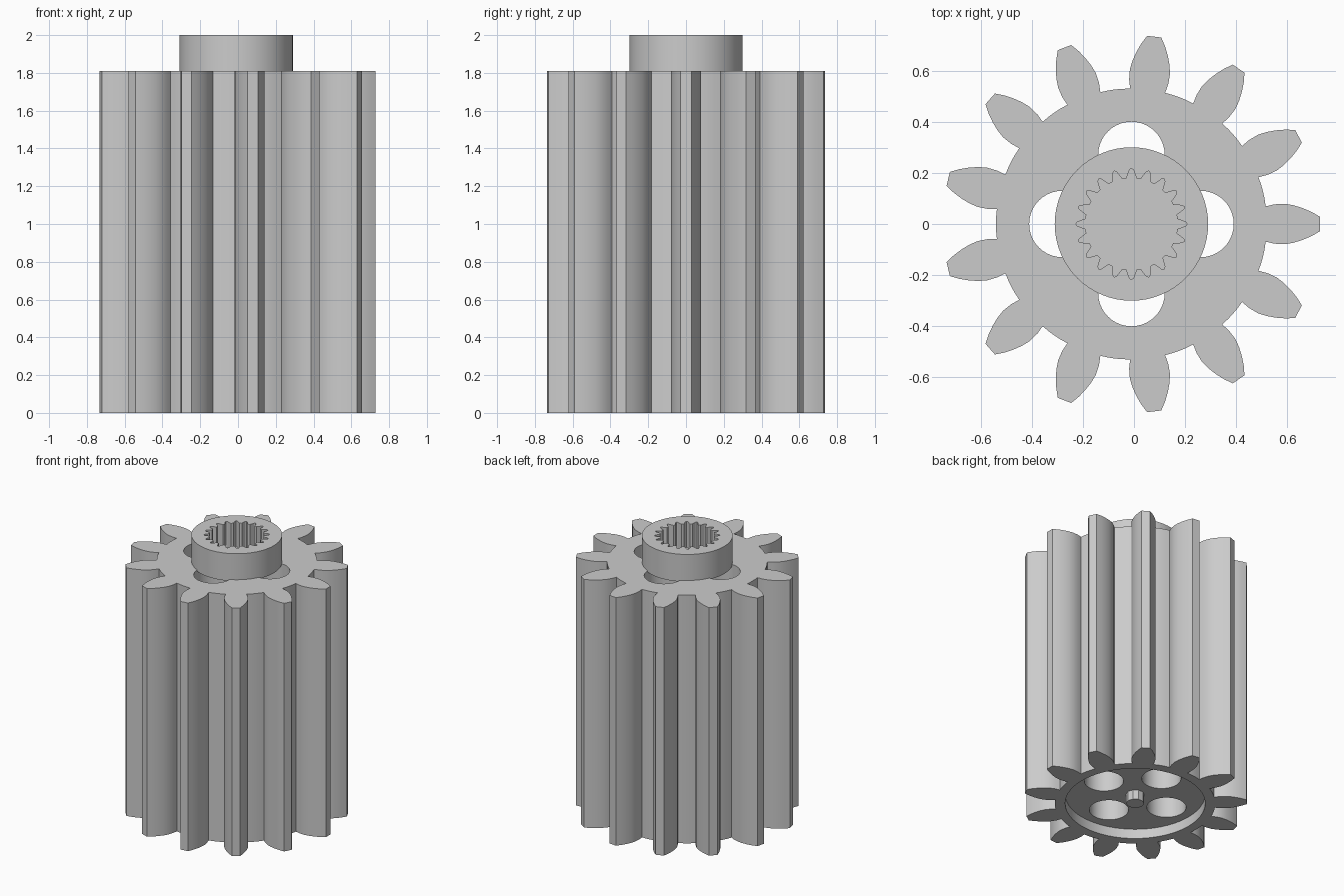
import bpy
from math import sin, cos, pi, radians, hypot, atan2

if "Cube" in bpy.data.objects:
    bpy.data.objects.remove(bpy.data.objects["Cube"], do_unlink=True)

# Single plain plastic colour
grey = bpy.data.materials.new("light_grey")
grey.use_nodes = True
colour = (0.6, 0.6, 0.6, 1)
grey.diffuse_color = colour
grey.node_tree.nodes["Principled BSDF"].inputs["Base Color"].default_value = colour

AXIS_X = -0.01
TEETH, SPLINES = 13, 20
WEB_Z, BODY_Z, TOP_Z = 0.07, 1.81, 2.0


def polar(r, a):
    return (r * cos(a), r * sin(a))


def circle(r, sides=64, x=0, y=0):
    return [(x + r * cos(2 * pi * i / sides), y + r * sin(2 * pi * i / sides))
            for i in range(sides)]


def gear_outline():
    # Half tooth as (distance along tooth, half width), from root to tip
    flank = [(0.525, 0.069), (0.56, 0.077), (0.60, 0.079), (0.635, 0.073),
             (0.67, 0.062), (0.705, 0.047), (0.738, 0.028)]
    tooth = [(x, -y) for x, y in flank] + [(x, y) for x, y in reversed(flank)]
    step = 2 * pi / TEETH
    pts = []
    for i in range(TEETH):
        pts += [polar(hypot(x, y), atan2(y, x) + i * step) for x, y in tooth]
        pts += [polar(0.53, (i + f) * step) for f in (0.4, 0.5, 0.6)]
    return pts


def spline_outline():
    step = 2 * pi / SPLINES
    shape = [(-0.35, 0.18), (-0.12, 0.212), (0, 0.218), (0.12, 0.212), (0.35, 0.18)]
    return [polar(r, (i + f) * step) for i in range(SPLINES) for f, r in shape]


def extrude(name, loops, z0, z1):
    """Fill the first loop, leaving the others as holes, and extrude it."""
    curve = bpy.data.curves.new(name, "CURVE")
    curve.dimensions = "2D"
    curve.fill_mode = "BOTH"
    curve.extrude = (z1 - z0) / 2
    for loop in loops:
        s = curve.splines.new("POLY")
        s.points.add(len(loop) - 1)
        for p, (x, y) in zip(s.points, loop):
            p.co = (x, y, 0, 1)
        s.use_cyclic_u = True
    obj = bpy.data.objects.new(name, curve)
    bpy.context.collection.objects.link(obj)
    obj.location = (AXIS_X, 0, (z0 + z1) / 2)
    bpy.ops.object.select_all(action="DESELECT")
    obj.select_set(True)
    bpy.context.view_layer.objects.active = obj
    bpy.ops.object.convert(target="MESH")
    obj = bpy.context.view_layer.objects.active
    bpy.ops.object.mode_set(mode="EDIT")
    bpy.ops.mesh.select_all(action="SELECT")
    bpy.ops.mesh.remove_doubles(threshold=0.0001)
    bpy.ops.mesh.normals_make_consistent(inside=False)
    bpy.ops.object.mode_set(mode="OBJECT")
    bpy.ops.object.shade_smooth_by_angle(angle=radians(25))
    obj.data.materials.clear()
    obj.data.materials.append(grey)
    return obj


# Toothed body with four lightening holes, above a recessed underside
holes = [circle(0.13, 40, *polar(0.27, k * pi / 2)) for k in range(4)]
extrude("gear_body", [gear_outline()] + holes, WEB_Z, BODY_Z)
extrude("gear_bottom_rim", [gear_outline(), circle(0.463)], 0, WEB_Z)

# Central post inside the recess
extrude("bottom_post", [circle(0.06, 10)], 0, WEB_Z + 0.01)

# Hub with a blind splined socket
extrude("hub", [circle(0.3), spline_outline()], BODY_Z - 0.01, TOP_Z)
extrude("socket_floor", [circle(0.29)], BODY_Z - 0.01, BODY_Z - 0.003)
